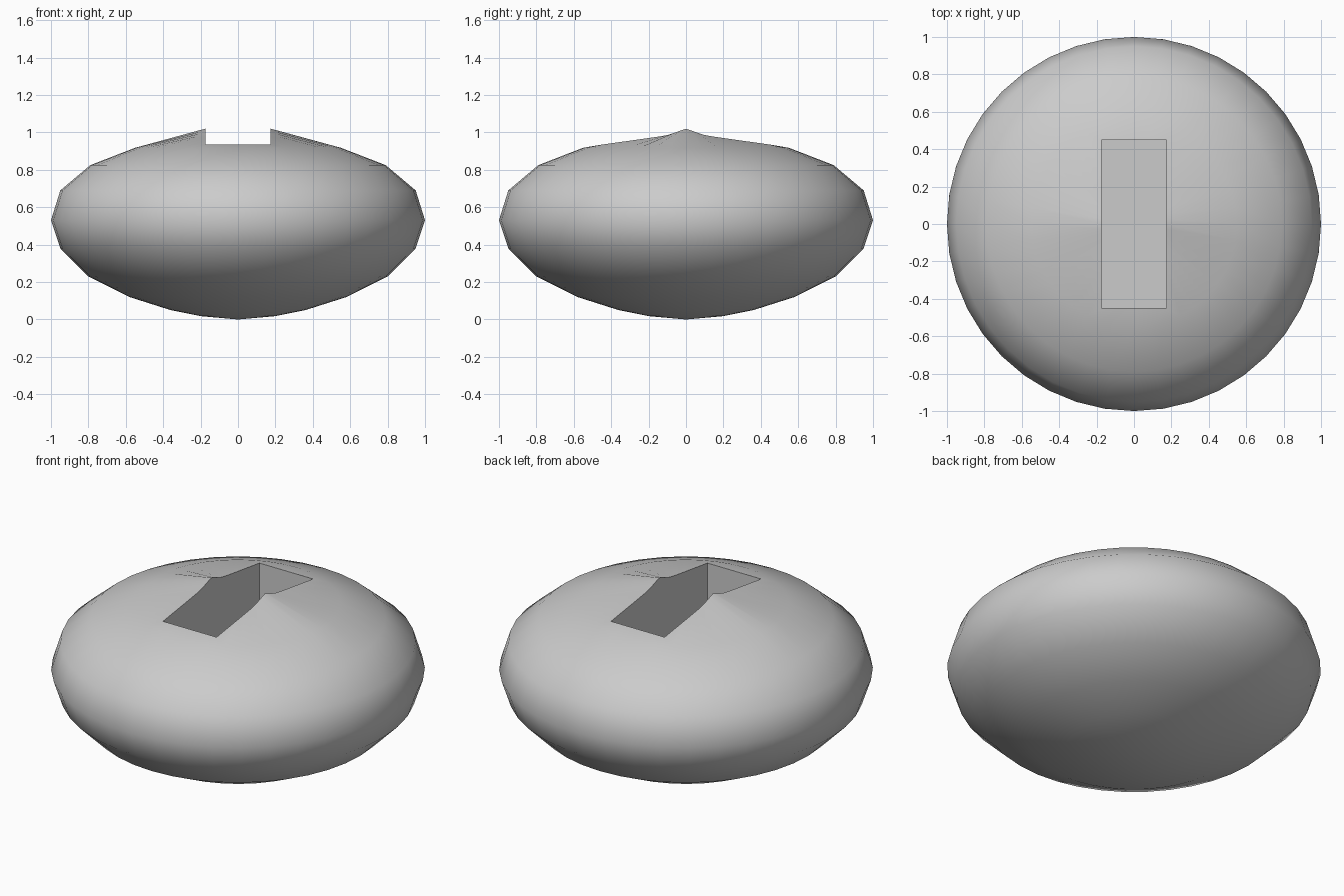
import bpy, bmesh
from math import cos, sin, tan, pi, radians, copysign

if "Cube" in bpy.data.objects:
    bpy.data.objects.remove(bpy.data.objects["Cube"])

SEG = 40
HX, HY, FLOOR = 0.175, 0.45, 0.52
# outer profile (radius, height) from bottom to shoulder
PROFILE = [(0.2, 0.018), (0.36, 0.05), (0.58, 0.12), (0.8, 0.23), (0.95, 0.38),
           (1.0, 0.53), (0.95, 0.69), (0.79, 0.825), (0.55, 0.918)]
# slot rim height along y, peaked in the middle of the long sides
RIM = [(0, 1.02), (0.1, 0.985), (0.2, 0.97), (0.45, 0.935)]


def rim_height(y):
    for (y0, z0), (y1, z1) in zip(RIM, RIM[1:]):
        if y <= y1 + 1e-6:
            return z0 + (z1 - z0) * (y - y0) / (y1 - y0)
    return RIM[-1][1]


def rim_point(i):
    # project each spoke onto the rectangular slot, snapping one to each corner
    a = 2 * pi * i / SEG
    c, s = cos(a), sin(a)
    k = min(i % 20, 20 - i % 20)
    if k < 8:
        x, y = HX, HX * tan(radians(9 * k))
    elif k == 8:
        x, y = HX, HY
    else:
        x, y = HY / tan(radians(9 * k)), HY
    return copysign(x, c), copysign(y, s), rim_height(y)


bm = bmesh.new()
rings = [[bm.verts.new((r * cos(2 * pi * i / SEG), r * sin(2 * pi * i / SEG), z))
          for i in range(SEG)] for r, z in PROFILE]
rim = [rim_point(i) for i in range(SEG)]
rings.append([bm.verts.new(p) for p in rim])
rings.append([bm.verts.new((x, y, FLOOR)) for x, y, z in rim])

# body skin, top cap and slot walls
for a, b in zip(rings, rings[1:]):
    for i in range(SEG):
        j = (i + 1) % SEG
        bm.faces.new((a[i], a[j], b[j], b[i]))
# underside fan and slot floor
bottom = bm.verts.new((0, 0, 0))
for i in range(SEG):
    bm.faces.new((bottom, rings[0][(i + 1) % SEG], rings[0][i]))
bm.faces.new(rings[-1])
bmesh.ops.recalc_face_normals(bm, faces=bm.faces)

mesh = bpy.data.meshes.new("slotted_cushion_body")
bm.to_mesh(mesh)
bm.free()
body = bpy.data.objects.new("slotted_cushion_body", mesh)
bpy.context.collection.objects.link(body)
bpy.context.view_layer.objects.active = body
body.select_set(True)
bpy.ops.object.shade_smooth_by_angle(angle=radians(40))
